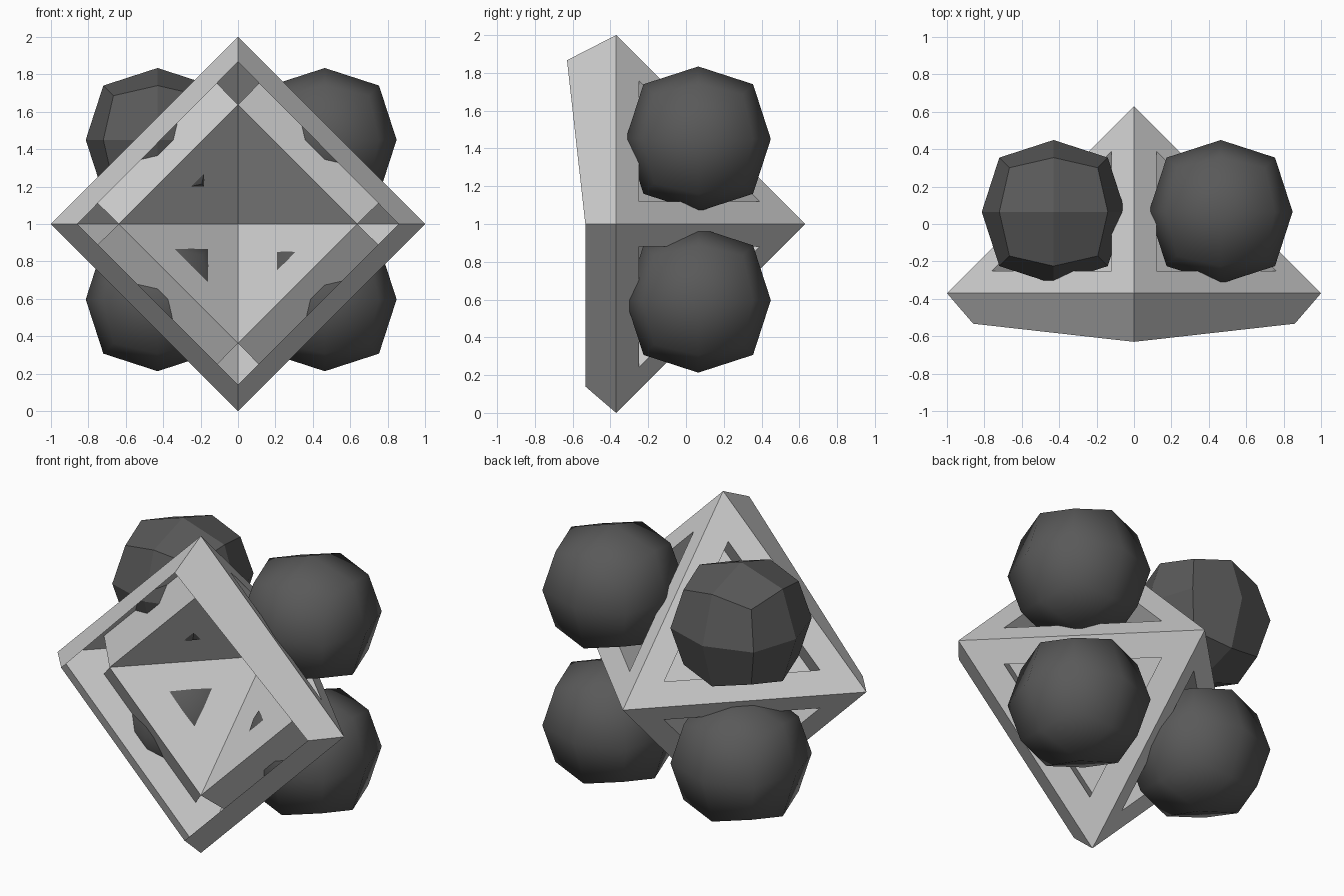
import bpy, bmesh
from mathutils import Vector

if "Cube" in bpy.data.objects:
    bpy.data.objects.remove(bpy.data.objects["Cube"])

BASE = Vector((0, -0.37, 1))   # centre of the open square base of the pyramid
INSET, INNER = 0.12, 0.637     # pocket border width, size of recessed pyramid
QUADRANTS = [(sx, sz) for sx in (-1, 1) for sz in (-1, 1)]


def build(name, faces, smooth=False, mat=None):
    """Make an object from a list of faces given as coordinate lists."""
    bm = bmesh.new()
    for f in faces:
        bm.faces.new([bm.verts.new(p) for p in f])
    bmesh.ops.remove_doubles(bm, verts=bm.verts, dist=1e-4)
    for f in bm.faces:
        f.smooth = smooth
    me = bpy.data.meshes.new(name)
    bm.to_mesh(me)
    bm.free()
    ob = bpy.data.objects.new(name, me)
    bpy.context.collection.objects.link(ob)
    if mat:
        me.materials.append(mat)
    return ob


def mirrored(faces, sx, sz):
    """Mirror faces of one quadrant into another, keeping them facing outward."""
    out = []
    for f in faces:
        pts = [BASE + Vector((p[0] * sx, p[1], p[2] * sz)) for p in f]
        out.append(pts if sx * sz > 0 else pts[::-1])
    return out


def corners(big, small):
    return [[big if i == k else small for i in range(3)] for k in range(3)]


outer = corners(1, 0)
hole = corners(1 - 2 * INSET, INSET)
floor = corners(INNER, 0)
frame, pockets, rim = [], [], []
for sx, sz in QUADRANTS:
    ring = [(k, (k + 1) % 3) for k in range(3)]
    # triangular face borders
    frame += mirrored([[outer[a], outer[b], hole[b], hole[a]] for a, b in ring], sx, sz)
    # pocket walls and recessed floors
    pockets += mirrored([[hole[a], hole[b], floor[b], floor[a]] for a, b in ring]
                        + [floor], sx, sz)
    # sloping front rim, pulled forward at the top
    tip = (0, -0.26, 0.867) if sz > 0 else (0, -0.163, 0.86)
    rim += mirrored([[outer[0], outer[2], tip, (0.86, -0.163, 0)]], sx, sz)

build("pyramid_frame", frame)
build("recessed_pockets", pockets)
build("front_rim", rim)

# Low-poly balls: a cube split once and rounded (24 quads)
dark = bpy.data.materials.new("dark_grey")
dark.diffuse_color = (0.1, 0.1, 0.1, 1)
dark.use_nodes = True
dark.node_tree.nodes["Principled BSDF"].inputs["Base Color"].default_value = dark.diffuse_color
AXIS, EDGE, CORNER = 0.384, 0.29, 0.236


def ball(name, centre, smooth):
    faces = []
    for sx in (-1, 1):
        for sy in (-1, 1):
            for sz in (-1, 1):
                s = (sx, sy, sz)
                for k in range(3):
                    def pt(d, *axes):
                        return [centre[i] + (s[i] * d if i in axes else 0) for i in range(3)]
                    u, v = (k + 1) % 3, (k + 2) % 3
                    e1, e2 = pt(EDGE, k, v), pt(EDGE, k, u)
                    if sx * sy * sz < 0:
                        e1, e2 = e2, e1
                    faces.append([pt(CORNER, 0, 1, 2), e1, pt(AXIS, k), e2])
    return build(name, faces, smooth, dark)


for sx, sz in QUADRANTS:
    centre = (-0.43 if sx < 0 else 0.464, 0.065, 1.45 if sz > 0 else 0.597)
    label = ("upper" if sz > 0 else "lower") + ("_left" if sx < 0 else "_right")
    ball(label + "_ball", centre, label != "upper_left")
